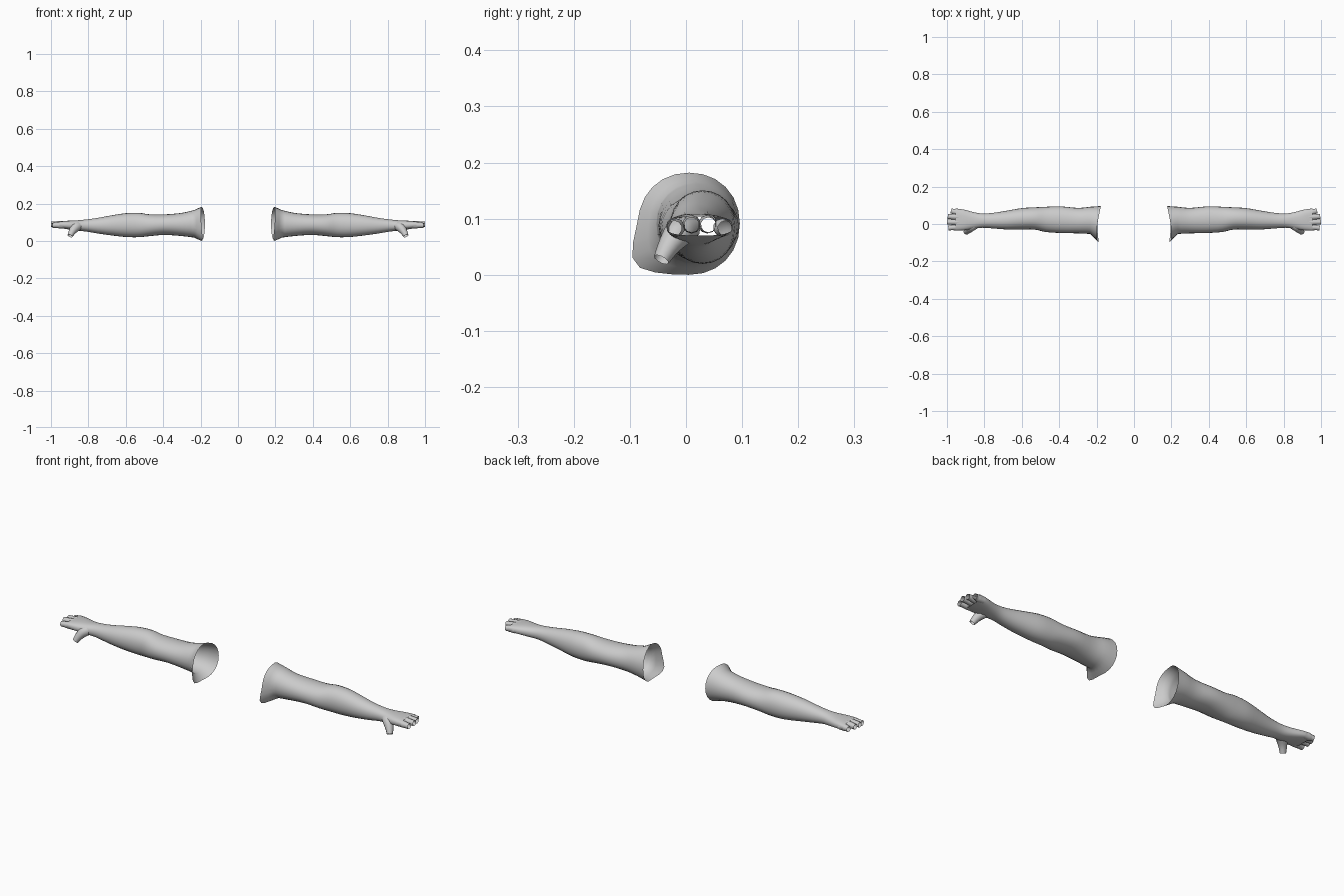
import bpy, bmesh, math
from mathutils import Vector

if "Cube" in bpy.data.objects:
    bpy.data.objects.remove(bpy.data.objects["Cube"])

skin = bpy.data.materials.new("grey_skin")
skin.diffuse_color = (0.6, 0.6, 0.6, 1)
skin.use_nodes = True
skin.node_tree.nodes["Principled BSDF"].inputs["Base Color"].default_value = skin.diffuse_color


def loft(name, rings):
    """Open-ended skin through equal rings, mirrored to the other arm."""
    bm = bmesh.new()
    rows = [[bm.verts.new(p) for p in ring] for ring in rings]
    n = len(rows[0])
    for a, b in zip(rows, rows[1:]):
        for i in range(n):
            j = (i + 1) % n
            bm.faces.new((a[i], a[j], b[j], b[i]))
    mesh = bpy.data.meshes.new(name)
    bm.to_mesh(mesh)
    bm.free()
    mesh.materials.append(skin)
    ob = bpy.data.objects.new(name, mesh)
    bpy.context.collection.objects.link(ob)
    ob.modifiers.new("other_side", 'MIRROR')
    bpy.context.view_layer.objects.active = ob
    ob.select_set(True)
    bpy.ops.object.shade_smooth_by_angle(angle=math.radians(50))
    ob.select_set(False)


def spline(rows, steps):
    """Smooth interpolation through rows of numbers."""
    out = []
    for k in range(len(rows) - 1):
        p0, p1 = rows[max(k - 1, 0)], rows[k]
        p2, p3 = rows[k + 1], rows[min(k + 2, len(rows) - 1)]
        for s in range(steps):
            t = s / steps
            out.append([0.5 * (2 * b + (c - a) * t + (2 * a - 5 * b + 4 * c - d) * t * t
                               + (3 * b - a - 3 * c + d) * t ** 3)
                        for a, b, c, d in zip(p0, p1, p2, p3)])
    return out + [list(rows[-1])]


def power(v, e):
    return math.copysign(abs(v) ** e, v)


def limb_ring(x, y0, y1, z0, z1, e, n=24):
    cy, cz, ry, rz = (y0 + y1) / 2, (z0 + z1) / 2, (y1 - y0) / 2, (z1 - z0) / 2
    return [Vector((x, cy + ry * power(math.cos(a), e), cz + rz * power(math.sin(a), e)))
            for a in (math.tau * i / n for i in range(n))]


def tube(name, stations, n=10):
    """Round tube along (x, y, z, radius) stations."""
    rows = spline(stations, 3)
    pts = [Vector(r[:3]) for r in rows]
    rings = []
    for k, p in enumerate(pts):
        d = (pts[min(k + 1, len(pts) - 1)] - pts[max(k - 1, 0)]).normalized()
        u = d.cross(Vector((0.3, 1, 0) if abs(d.x) > 0.9 else (1, 0, 0))).normalized()
        v = d.cross(u)
        rings.append([p + rows[k][3] * (u * math.cos(t) + v * math.sin(t))
                      for t in (math.tau * i / n for i in range(n))])
    loft(name, rings)


# Arm and palm: x, y range, z range, squareness exponent
arm = [(0.235, -0.053, 0.092, 0.018, 0.165, 0.95),
       (0.30, -0.050, 0.086, 0.026, 0.150, 0.95),
       (0.39, -0.048, 0.094, 0.032, 0.142, 0.95),
       (0.47, -0.043, 0.092, 0.026, 0.142, 0.95),
       (0.53, -0.030, 0.089, 0.020, 0.150, 0.95),
       (0.60, -0.029, 0.085, 0.021, 0.148, 0.95),
       (0.68, -0.029, 0.071, 0.030, 0.136, 0.95),
       (0.75, -0.024, 0.060, 0.040, 0.123, 0.95),
       (0.81, -0.020, 0.056, 0.050, 0.115, 0.92),
       (0.86, -0.026, 0.064, 0.055, 0.110, 0.85),
       (0.91, -0.034, 0.077, 0.062, 0.108, 0.75),
       (0.955, -0.035, 0.083, 0.070, 0.104, 0.65)]
rings = [limb_ring(*r) for r in spline(arm, 3)]

# Flared shoulder rim with a pointed lower front flap
rim = []
for p in limb_ring(0.19, -0.085, 0.096, 0.0, 0.182, 0.95):
    a = math.atan2(p.z - 0.09, p.y)
    flap = max(0, math.cos(a + math.radians(140))) ** 8
    p.x += 0.007 - 0.02 * max(0, math.cos(a)) - 0.007 * flap
    p.y -= 0.024 * flap
    p.z = max(0, p.z - 0.014 * flap)
    rim.append(p)
middle = [a.lerp(b, 0.6) for a, b in zip(rim, rings[0])]
loft("arm", [rim, middle] + rings)

# Short open-ended fingers: base y, tip y, z, tip x
fingers = {"index_finger": (-0.018, -0.021, 0.083, 0.992),
           "middle_finger": (0.010, 0.010, 0.089, 1.0),
           "ring_finger": (0.038, 0.040, 0.089, 0.995),
           "little_finger": (0.065, 0.070, 0.083, 0.978)}
for name, (yb, yt, z, tip) in fingers.items():
    tube(name, [(0.925, yb, z + 0.001, 0.016), (0.955, yb, z + 0.001, 0.0165),
                ((0.955 + tip) / 2, (yb + yt) / 2, z + 0.001, 0.0145), (tip, yt, z, 0.0135)])

# Thumb pointing down and forward
tube("thumb", [(0.835, 0.008, 0.085, 0.021), (0.865, -0.012, 0.075, 0.026),
               (0.885, -0.030, 0.052, 0.020), (0.898, -0.044, 0.027, 0.0145)])
